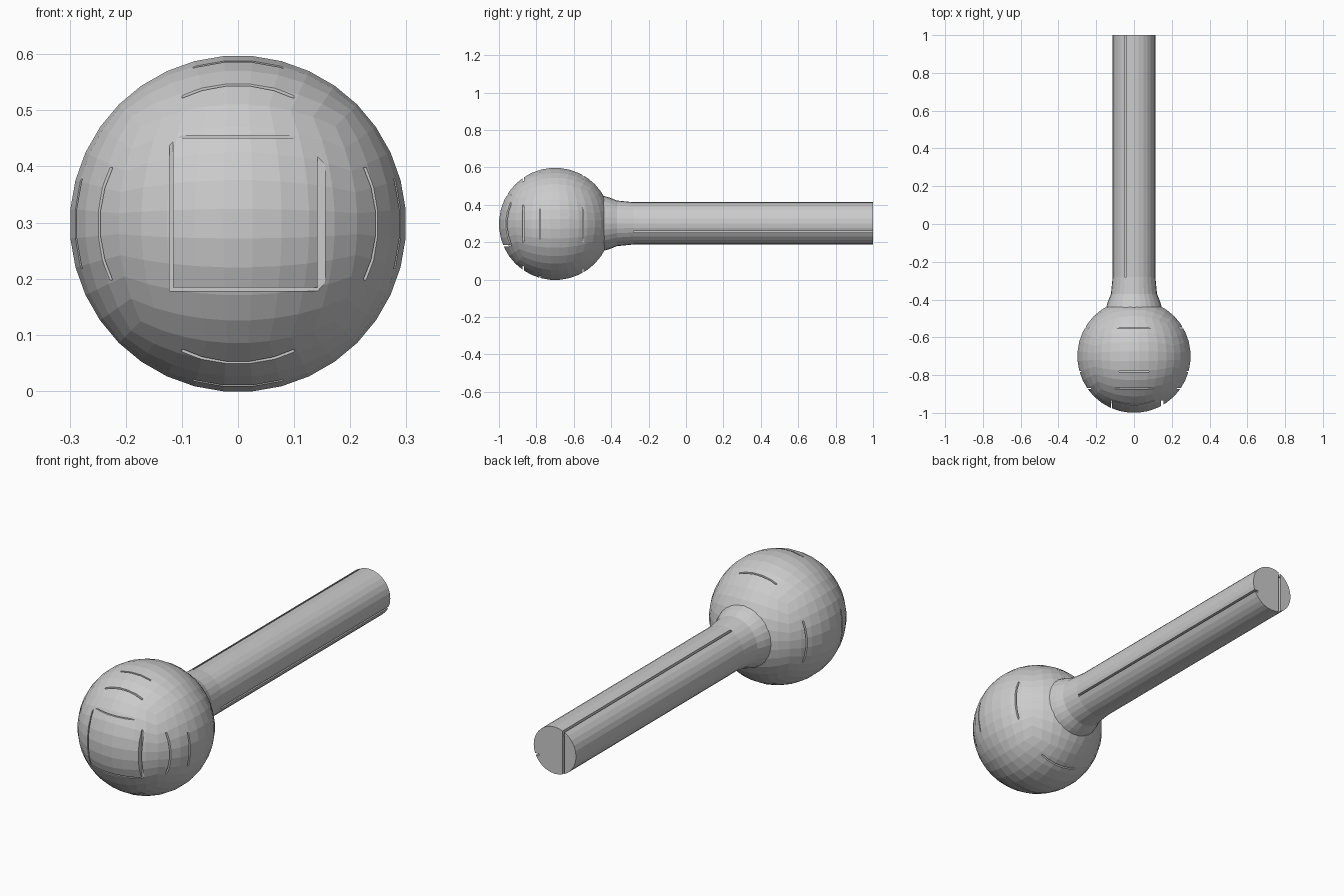
import bpy, bmesh
from math import sin, cos, tan, pi, sqrt
from mathutils import Vector, Matrix

if "Cube" in bpy.data.objects:
    bpy.data.objects.remove(bpy.data.objects["Cube"])

BALL = Vector((0, -0.70, 0.298))   # ball centre
R = 0.301                          # ball radius
AXIS_Z = 0.301                     # handle axis height


def make_object(name, bm):
    bmesh.ops.recalc_face_normals(bm, faces=bm.faces)
    mesh = bpy.data.meshes.new(name)
    bm.to_mesh(mesh)
    bm.free()
    ob = bpy.data.objects.new(name, mesh)
    bpy.context.collection.objects.link(ob)
    return ob


def add_box(bm, x0, x1, y0, y1, z0, z1):
    mid = Vector(((x0 + x1) / 2, (y0 + y1) / 2, (z0 + z1) / 2))
    size = (abs(x1 - x0), abs(y1 - y0), abs(z1 - z0), 1)
    bmesh.ops.create_cube(bm, size=1, matrix=Matrix.Translation(mid) @ Matrix.Diagonal(size))


def carve(ob, bm):
    cutter = make_object(ob.name + "_groove_cutter", bm)
    cutter.hide_render = True
    mod = ob.modifiers.new("grooves", 'BOOLEAN')
    mod.operation = 'DIFFERENCE'
    mod.solver = 'EXACT'
    mod.use_self = True
    mod.object = cutter
    bpy.context.view_layer.objects.active = ob
    bpy.ops.object.modifier_apply(modifier=mod.name)
    bpy.data.objects.remove(cutter)


# Ball: faceted cube-sphere with even facets
bm = bmesh.new()
bmesh.ops.create_cube(bm, size=2)
bmesh.ops.subdivide_edges(bm, edges=bm.edges[:], cuts=8, use_grid_fill=True)
for v in bm.verts:
    v.co = BALL + Vector([tan(c * pi / 4) for c in v.co]).normalized() * R
ball = make_object("ball", bm)

# Square panel outline on the front of the ball
bm = bmesh.new()
near, far = -1.05, -0.935
add_box(bm, -0.122, -0.116, near, far, 0.178, 0.455)
add_box(bm, 0.142, 0.155, near, far, 0.178, 0.455)
add_box(bm, -0.122, 0.155, near, far, 0.178, 0.184)
add_box(bm, -0.122, 0.155, near, far, 0.451, 0.455)
# Short seams on the sides, top and bottom of the ball
for y, half in ((-0.87, 0.10), (-0.78, 0.08), (-0.55, 0.10)):
    r = sqrt(R * R - (y - BALL.y) ** 2)
    for s in (-1, 1):
        add_box(bm, s * (r - 0.025), s * (r + 0.025), y - 0.003, y + 0.003,
                BALL.z - half, BALL.z + half)
        add_box(bm, -half, half, y - 0.003, y + 0.003,
                BALL.z + s * (r - 0.025), BALL.z + s * (r + 0.025))
carve(ball, bm)

# Handle with flared neck, turned around the y axis
bm = bmesh.new()
sides = 28
rings = []
for y, r in ((-0.45, 0.15), (-0.41, 0.138), (-0.37, 0.122), (-0.28, 0.113), (1.0, 0.113)):
    rings.append([bm.verts.new((r * cos(2 * pi * i / sides), y,
                                AXIS_Z + r * sin(2 * pi * i / sides))) for i in range(sides)])
for a, b in zip(rings, rings[1:]):
    for i in range(sides):
        j = (i + 1) % sides
        bm.faces.new((a[i], a[j], b[j], b[i]))
bm.faces.new(rings[0])
bm.faces.new(rings[-1])
handle = make_object("handle", bm)

# Long grooves along the handle and a seam across its end
bm = bmesh.new()
add_box(bm, -0.051, -0.041, -0.28, 1.05, 0.385, 0.45)
add_box(bm, 0.085, 0.15, -0.28, 1.05, 0.252, 0.261)
add_box(bm, -0.051, -0.041, 0.98, 1.05, 0.15, 0.384)
carve(handle, bm)

# Flat facets throughout
for ob in (ball, handle):
    for p in ob.data.polygons:
        p.use_smooth = False
